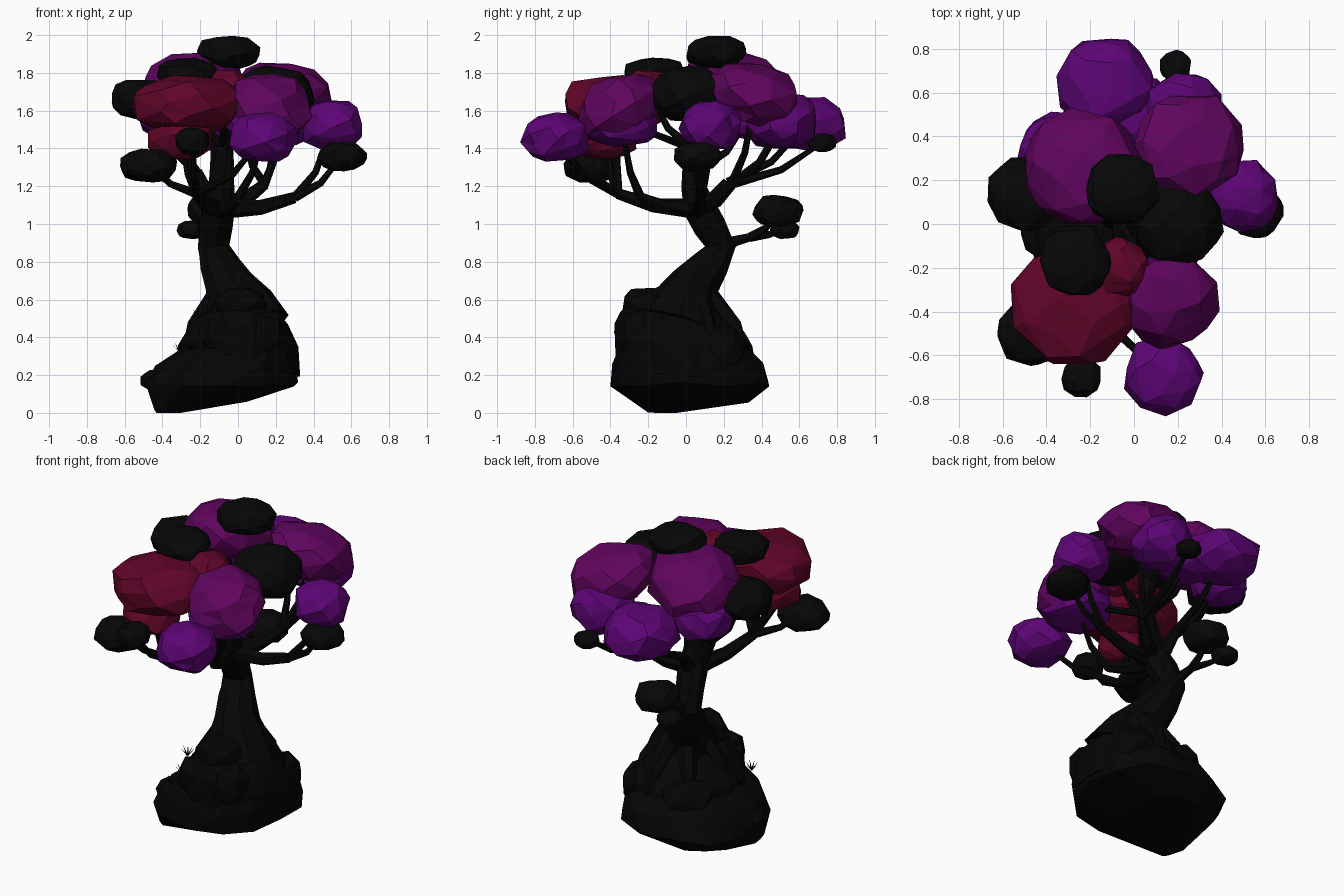
import bpy, bmesh, math, random
from mathutils import Vector

if "Cube" in bpy.data.objects:
    bpy.data.objects.remove(bpy.data.objects["Cube"])

random.seed(11)


def material(name, rgb):
    m = bpy.data.materials.new(name)
    m.diffuse_color = (*rgb, 1)
    m.use_nodes = True
    m.node_tree.nodes["Principled BSDF"].inputs["Base Color"].default_value = m.diffuse_color
    return m


BLACK = material("black leaves", (0.0022, 0.0022, 0.0022))
BARK = material("black bark", (0.0016, 0.0016, 0.0017))
STONE = material("black stone", (0.0015, 0.0015, 0.0015))
RED = material("crimson leaves", (0.118, 0.0015, 0.021))
MAGENTA = material("magenta leaves", (0.115, 0.0015, 0.11))
PURPLE = material("purple leaves", (0.11, 0.0015, 0.18))


def finish(bm, name, mat):
    bmesh.ops.recalc_face_normals(bm, faces=bm.faces)
    me = bpy.data.meshes.new(name)
    bm.to_mesh(me)
    bm.free()
    me.materials.append(mat)
    ob = bpy.data.objects.new(name, me)
    bpy.context.collection.objects.link(ob)
    return ob


def hull(points, name, mat, centre=None, dent=0.0):
    """Convex hull of points; dent pushes corners in and out for a crumpled look."""
    bm = bmesh.new()
    for p in points:
        bm.verts.new(p)
    res = bmesh.ops.convex_hull(bm, input=bm.verts)
    junk = {v for v in res["geom_interior"] + res["geom_unused"] if isinstance(v, bmesh.types.BMVert)}
    bmesh.ops.delete(bm, geom=list(junk), context="VERTS")
    if dent:
        for v in bm.verts:
            v.co = centre + (v.co - centre) * random.uniform(1 - dent, 1 + dent * 0.25)
    return finish(bm, name, mat)


def power(v, e):
    return math.copysign(abs(v) ** e, v)


def clump(name, mat, x, y, z, width, height, n=42, dent=0.0, slope=0.0):
    """Faceted, slightly boxy lump; slope leans its top outward from the middle."""
    turn = random.uniform(0, math.tau)
    out = Vector((x, y, 0)).normalized()
    pts = []
    for i in range(n):
        h = 1 - 2 * (i + 0.5) / n
        a = turn + i * 2.4 + random.uniform(-0.25, 0.25)
        s = math.sqrt(1 - h * h) ** 0.85
        e = 1.01 if dent else random.uniform(0.94, 1.06)
        off = Vector((s * math.cos(a) * e * width, s * math.sin(a) * e * width, power(h, 0.85) * e * height))
        off.z -= slope * off.dot(out)
        pts.append(Vector((x, y, z)) + off)
    return hull(pts, name, mat, Vector((x, y, z)), dent)


def tube(name, path, radii, sides=6, jitter=0.0):
    """Tapered limb through points, one radius per point."""
    bm = bmesh.new()
    pts = [Vector(p) for p in path]
    rings = []
    for i, p in enumerate(pts):
        t = (pts[min(i + 1, len(pts) - 1)] - pts[max(i - 1, 0)]).normalized()
        u = t.cross(Vector((0.31, 0.95, 0.05))).normalized()
        v = t.cross(u)
        ring = []
        for k in range(sides):
            a = math.tau * k / sides
            r = radii[i] * (1 + random.uniform(-jitter, jitter))
            ring.append(bm.verts.new(p + (u * math.cos(a) + v * math.sin(a)) * r))
        rings.append(ring)
    for a, b in zip(rings, rings[1:]):
        for k in range(sides):
            j = (k + 1) % sides
            bm.faces.new((a[k], a[j], b[j], b[k]))
    bm.faces.new(rings[0])
    bm.faces.new(rings[-1])
    return finish(bm, name, BARK)


def layered_rock(name, layers, box, n=13):
    """Hull of rounded outlines given as height, x, y, half width, half depth."""
    pts = []
    for z, x, y, w, d in layers:
        off = random.uniform(0, 0.4)
        for k in range(n):
            a = off + math.tau * k / n
            e = random.uniform(0.98, 1.04)
            pts.append((x + power(math.cos(a), box) * e * w, y + power(math.sin(a), box) * e * d,
                        max(0, z + random.uniform(-0.012, 0.012))))
    return hull(pts, name, STONE)


# Rock base, the mound on top of it and loose boulders
layered_rock("base_rock", [(0.01, -0.37, -0.12, 0.07, 0.08), (0.06, -0.2, 0.03, 0.25, 0.3),
                           (0.15, -0.09, 0.03, 0.41, 0.42), (0.26, -0.06, 0.01, 0.38, 0.40),
                           (0.34, 0, -0.02, 0.30, 0.34)], 0.85)
layered_rock("mound", [(0.2, 0, 0, 0.32, 0.37), (0.36, 0, -0.03, 0.31, 0.35),
                       (0.47, 0.01, -0.07, 0.25, 0.31), (0.54, 0.01, -0.08, 0.18, 0.27)], 1.0)
for i, b in enumerate([(0.02, -0.2, 0.57, 0.14, 0.1), (-0.1, -0.27, 0.42, 0.11, 0.12),
                       (0.12, -0.26, 0.42, 0.12, 0.14), (0.16, 0.18, 0.33, 0.14, 0.13),
                       (-0.14, 0.2, 0.32, 0.16, 0.13), (-0.42, -0.06, 0.17, 0.1, 0.06)]):
    clump(f"boulder_{i}", STONE, *b, n=26)

# Twisting trunk
tube("trunk", [(0.04, -0.04, 0.45), (0, 0, 0.58), (-0.05, 0.05, 0.68), (-0.1, 0.13, 0.78), (-0.13, 0.18, 0.88),
               (-0.12, 0.13, 0.99), (-0.1, 0.07, 1.09), (-0.09, 0.04, 1.2), (-0.07, 0.03, 1.4), (-0.05, 0.06, 1.62)],
     [0.24, 0.18, 0.135, 0.105, 0.083, 0.088, 0.088, 0.068, 0.045, 0.03], 9, 0.06)

# Roots spreading down over the mound
for i in range(7):
    a = math.tau * i / 7 + 0.5
    x, y = 0.28 * math.cos(a), 0.34 * math.sin(a) - 0.02
    tube(f"root_{i}", [(-0.02, 0.02, 0.7), (x * 0.42, y * 0.42, 0.6), (x * 0.8, y * 0.8, 0.46), (x, y, 0.3)],
         [0.06, 0.06, 0.045, 0.025], 6, 0.08)

# Main limbs from the trunk to the points where they fork
CROWN = Vector((-0.1, 0.06, 1.08))
FORKS = [Vector(f) for f in [(0.3, 0.08, 1.14), (0.14, 0.24, 1.21), (-0.13, 0.22, 1.22), (-0.22, -0.36, 1.16),
                             (0, -0.24, 1.14), (-0.22, 0.06, 1.28), (-0.08, 0.03, 1.4)]]
for i, f in enumerate(FORKS[:-1]):
    mid = CROWN.lerp(f, 0.55) - Vector((0, 0, 0.025))
    tube(f"limb_{i}", [CROWN, mid, f], [0.055, 0.04, 0.03])
LOW = Vector((-0.15, 0.34, 0.93))
tube("low_limb", [(-0.13, 0.17, 0.86), (-0.14, 0.26, 0.91), LOW], [0.05, 0.03, 0.024])
FORKS.append(LOW)

# Leaf clumps by colour: centre, width and height radii; a bent twig joins each to its nearest fork
LEAVES = {
    RED: [(-0.27, -0.37, 1.63, 0.3, 0.165), (-0.06, -0.2, 1.71, 0.14, 0.11), (-0.3, -0.43, 1.45, 0.18, 0.115)],
    MAGENTA: [(-0.25, 0.26, 1.74, 0.28, 0.18), (0.26, 0.37, 1.69, 0.255, 0.165), (0.16, -0.35, 1.63, 0.23, 0.175)],
    PURPLE: [(-0.13, 0.64, 1.53, 0.23, 0.15), (0.02, 0.5, 1.5, 0.18, 0.11), (-0.35, 0.34, 1.57, 0.185, 0.13),
             (0.22, 0.51, 1.55, 0.195, 0.15), (0.5, 0.13, 1.52, 0.17, 0.14), (0.14, -0.34, 1.52, 0.21, 0.11),
             (0.13, -0.69, 1.455, 0.185, 0.135)],
    BLACK: [(0.55, 0.06, 1.36, 0.13, 0.08), (0.19, 0.72, 1.43, 0.075, 0.05), (-0.5, 0.14, 1.66, 0.18, 0.11),
            (-0.05, 0.16, 1.91, 0.17, 0.087), (0.2, 0.01, 1.69, 0.21, 0.145), (-0.27, -0.16, 1.8, 0.17, 0.08),
            (-0.47, -0.5, 1.31, 0.155, 0.09), (-0.24, -0.7, 1.44, 0.095, 0.075), (-0.14, 0.49, 1.07, 0.135, 0.087),
            (-0.25, 0.52, 0.97, 0.08, 0.05)],
}
for mat, clumps in LEAVES.items():
    for i, leaf in enumerate(clumps):
        label = mat.name.replace(" ", "_") + f"_{i}"
        clump(label, mat, *leaf, dent=0 if mat == BLACK else 0.11, slope=0.2 if mat == MAGENTA else 0)
        c = Vector(leaf[:3])
        if c.z > 1.75:
            continue  # topmost clumps rest on those below
        f = min(FORKS, key=lambda p: (p - c).length)
        elbow = f.lerp(c, 0.55)
        elbow.z = f.z + (c.z - f.z) * 0.35
        tube("twig_to_" + label, [f, elbow, c], [0.025, 0.019, 0.012])

# Grass tufts on the rock
for i, (x, y, z) in enumerate([(-0.31, -0.12, 0.32), (-0.2, -0.22, 0.5), (-0.25, -0.3, 0.33)]):
    bm = bmesh.new()
    for k in range(9):
        d = Vector((math.cos(k * 0.7), math.sin(k * 0.7), 0))
        s = Vector((-d.y, d.x, 0)) * 0.006
        base = Vector((x, y, z))
        bm.faces.new([bm.verts.new(p) for p in (base - s, base + s, base + d * 0.045 + Vector((0, 0, 0.05)))])
    finish(bm, f"grass_{i}", BLACK)
